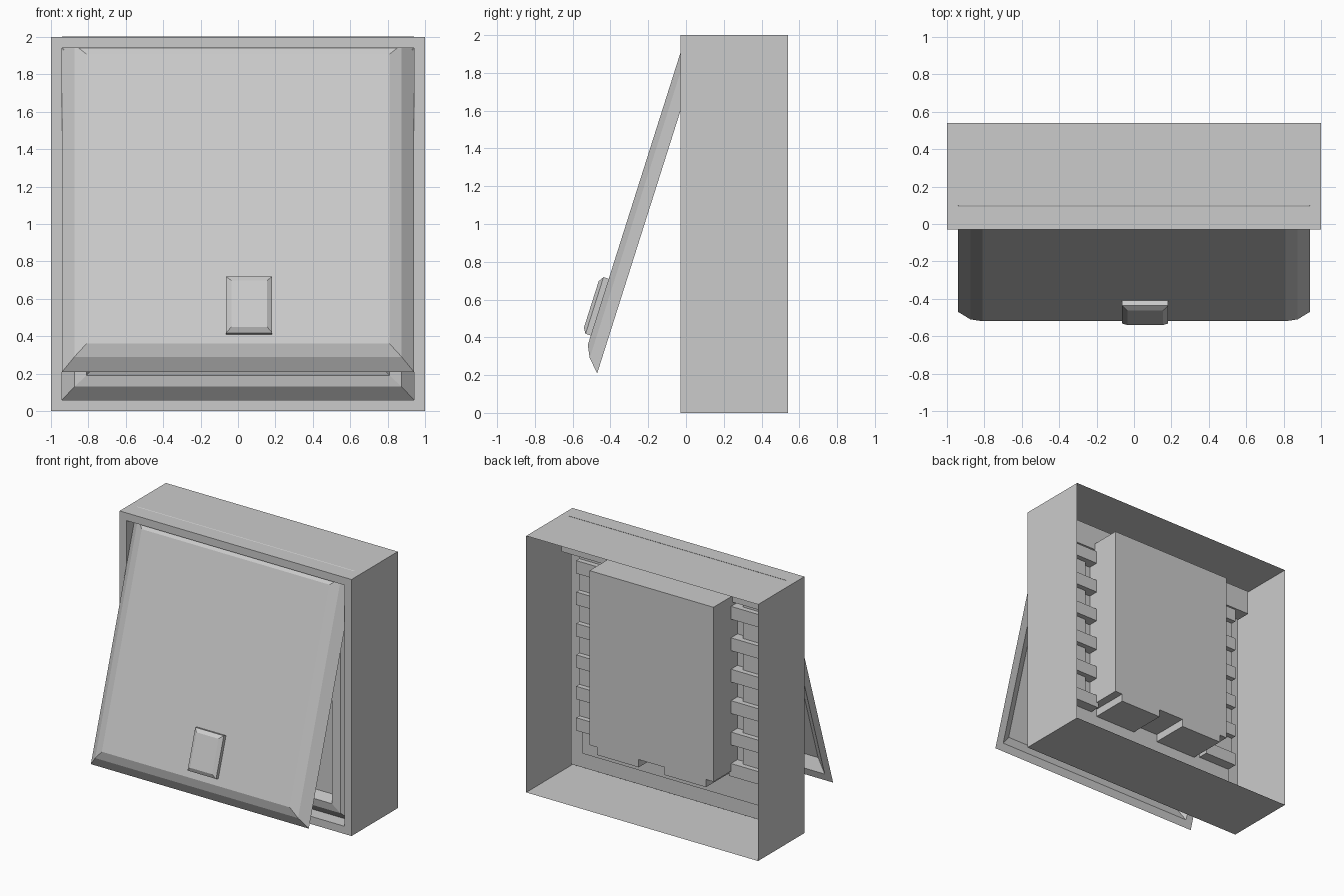
import bpy
import bmesh
from math import radians
from mathutils import Matrix, Vector

default = bpy.data.objects.get("Cube")
if default:
    bpy.data.objects.remove(default, do_unlink=True)


def finish(name, bm):
    mesh = bpy.data.meshes.new(name)
    bm.to_mesh(mesh)
    bm.free()
    obj = bpy.data.objects.new(name, mesh)
    bpy.context.collection.objects.link(obj)
    return obj


def loft(name, rings, caps=True, cx=0):
    """Join rectangles (half width, bottom, top, y) from the back to the front."""
    bm = bmesh.new()
    loops = []
    for half, low, high, y in rings:
        corners = ((-half, low), (half, low), (half, high), (-half, high))
        loops.append([bm.verts.new((cx + x, y, z)) for x, z in corners])
    for a, b in zip(loops, loops[1:]):
        for i in range(4):
            j = (i + 1) % 4
            bm.faces.new((a[i], a[j], b[j], b[i]))
    if caps:
        bm.faces.new(loops[0][::-1])
        bm.faces.new(loops[-1])
    return finish(name, bm)


def box(name, low, high):
    low, high = Vector(low), Vector(high)
    bm = bmesh.new()
    bmesh.ops.create_cube(bm, size=1)
    bmesh.ops.transform(bm, verts=bm.verts, matrix=Matrix.Translation((low + high) / 2)
                        @ Matrix.Diagonal((*(high - low), 1)))
    return finish(name, bm)


def side_box(name, side, x0, x1, y0, y1, z0, z1):
    xs = sorted((side * x0, side * x1))
    return box(name, (xs[0], y0, z0), (xs[1], y1, z1))


# Open-backed housing with a front border and an inward lip
loft("housing", [(1, 0, 2, 0.54), (1, 0, 2, -0.03),
                 (0.94, 0.06, 1.94, -0.03), (0.94, 0.06, 1.94, 0.075)], caps=False)

# Bevelled inner tray with a recess in its front
loft("inner_tray", [(0.80, 0.2, 1.8, 0.13), (0.80, 0.2, 1.8, 0.075),
                    (0.94, 0.06, 1.94, 0.075), (0.875, 0.13, 1.87, 0.01),
                    (0.81, 0.19, 1.81, 0.0), (0.79, 0.21, 1.79, 0.1)])

# Hinge rail across the top of the tray
box("hinge_rail", (-0.94, 0.075, 1.76), (0.94, 0.19, 1.95))

# Rear unit with two tabs under it
box("rear_unit", (-0.535, 0.11, 0.45), (0.535, 0.425, 1.81))
for side, label in ((1, "left"), (-1, "right")):
    side_box(f"unit_tab_{label}", side, 0.11, 0.47, 0.11, 0.425, 0.39, 0.45)
    # Ribs and spacer blocks beside the unit
    for i in range(6):
        top = 0.51 + 0.245 * i
        side_box(f"rib_{label}_{i + 1}", side, 0.52, 0.8, 0.11, 0.21, top - 0.1, top)
        side_box(f"spacer_{label}_{i + 1}", side, 0.61, 0.8, 0.11, 0.17, top, top + 0.145)

# Hollow-backed door with a two-step bevel, swung open from the top
door = loft("door", [(0.80, 0.14, 1.74, -0.06), (0.88, 0.06, 1.82, 0),
                     (0.94, 0, 1.88, 0), (0.875, 0.064, 1.816, -0.062),
                     (0.81, 0.128, 1.752, -0.093)])

# Bevelled handle block on the door
handle = loft("door_handle", [(0.123, 0.18, 0.495, -0.085), (0.123, 0.18, 0.495, -0.122),
                              (0.095, 0.208, 0.467, -0.14)], cx=0.06)

for part in (door, handle):
    part.location = (0, -0.47, 0.21)
    part.rotation_euler.x = radians(-17.6)
